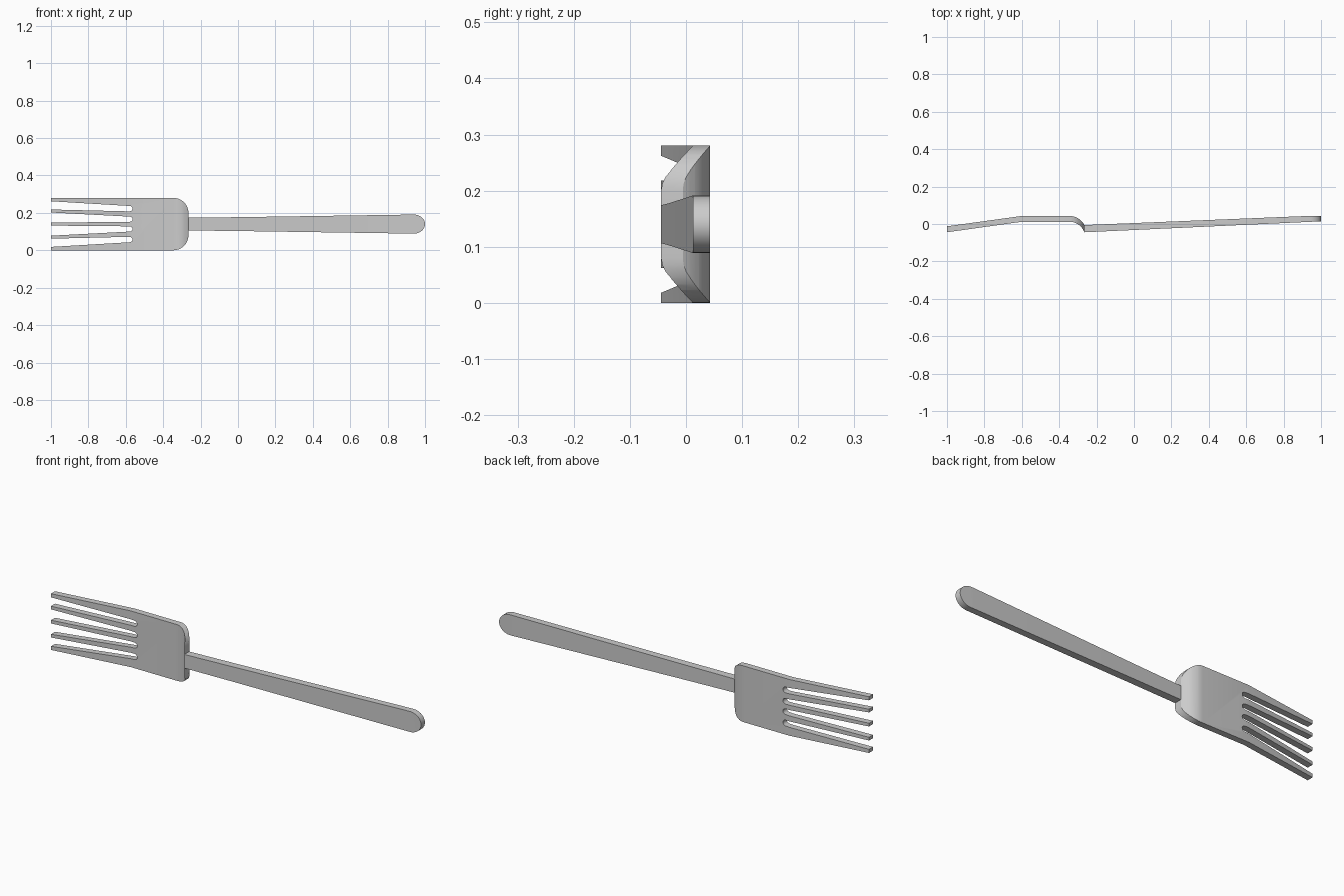
import bpy, bmesh, math

if "Cube" in bpy.data.objects:
    bpy.data.objects.remove(bpy.data.objects["Cube"])

MID = 0.14      # centre height of the fork
NECK = -0.265   # where head meets handle


def prism(name, pts, axis, lo, hi):
    """Extrude a 2D outline along y (xz outline) or z (xy outline)."""
    place = (lambda p, d: (p[0], d, p[1])) if axis == 'y' else (lambda p, d: (p[0], p[1], d))
    bm = bmesh.new()
    a = [bm.verts.new(place(p, lo)) for p in pts]
    b = [bm.verts.new(place(p, hi)) for p in pts]
    n = len(pts)
    bm.faces.new(a)
    bm.faces.new(b[::-1])
    for i in range(n):
        j = (i + 1) % n
        bm.faces.new((a[j], a[i], b[i], b[j]))
    bmesh.ops.recalc_face_normals(bm, faces=bm.faces)
    me = bpy.data.meshes.new(name)
    bm.to_mesh(me)
    bm.free()
    ob = bpy.data.objects.new(name, me)
    bpy.context.collection.objects.link(ob)
    return ob


def arc(cx, cz, rx, rz, a0, a1, n):
    return [(cx + rx * math.cos(math.radians(a0 + (a1 - a0) * i / n)),
             cz + rz * math.sin(math.radians(a0 + (a1 - a0) * i / n))) for i in range(n + 1)]


# Front outline: lower edge, handle, upper edge
half = [(-1.0, 0.0)] + arc(NECK - 0.08, 0.08, 0.08, 0.08, -90, 0, 10)
half += [(NECK, 0.106), (0.0, 0.103)]
outline = half + arc(0.94, MID, 0.06, 0.051, -90, 90, 18)
outline += [(x, 2 * MID - z) for x, z in reversed(half)]

# Slots between the tines: (tip low, tip high, root low, root high)
low_slots = [(0.018, 0.062, 0.043, 0.072), (0.078, 0.132, 0.100, 0.128)]
slots = low_slots + [tuple(2 * MID - v for v in (b, a, d, c)) for a, b, c, d in low_slots[::-1]]
for t0, t1, r0, r1 in slots[::-1]:
    r = (r1 - r0) / 2
    outline += [(-1.0, t1)] + arc(-0.58, (r0 + r1) / 2, 0.016, r, 90, -90, 8) + [(-1.0, t0)]

fork = prism("fork", outline, 'y', -0.2, 0.2)


# Side profile: bent tines, flat head, curved shoulder, rising handle
def shoulder(y, r, n=10):
    return [(NECK - 0.08 + 0.08 * i / n, y - r + math.sqrt(r * r - (0.08 * i / n) ** 2))
            for i in range(n + 1)]


top = [(-1.02, -0.015), (-0.6, 0.043)] + shoulder(0.043, 0.09) + [(0.93, 0.043), (1.02, 0.043)]
bottom = [(-1.02, -0.047), (-0.6, 0.012)] + shoulder(0.012, 0.085) + [(0.95, 0.012), (1.02, 0.013)]
profile = prism("side_profile", bottom + top[::-1], 'z', -0.1, 0.4)

# Keep only the material common to both outlines
mod = fork.modifiers.new("shape", 'BOOLEAN')
mod.operation = 'INTERSECT'
mod.solver = 'EXACT'
mod.object = profile
bpy.context.view_layer.objects.active = fork
fork.select_set(True)
profile.select_set(False)
bpy.ops.object.modifier_apply(modifier=mod.name)
bpy.data.objects.remove(profile, do_unlink=True)
bpy.ops.object.shade_smooth_by_angle(angle=math.radians(25))
